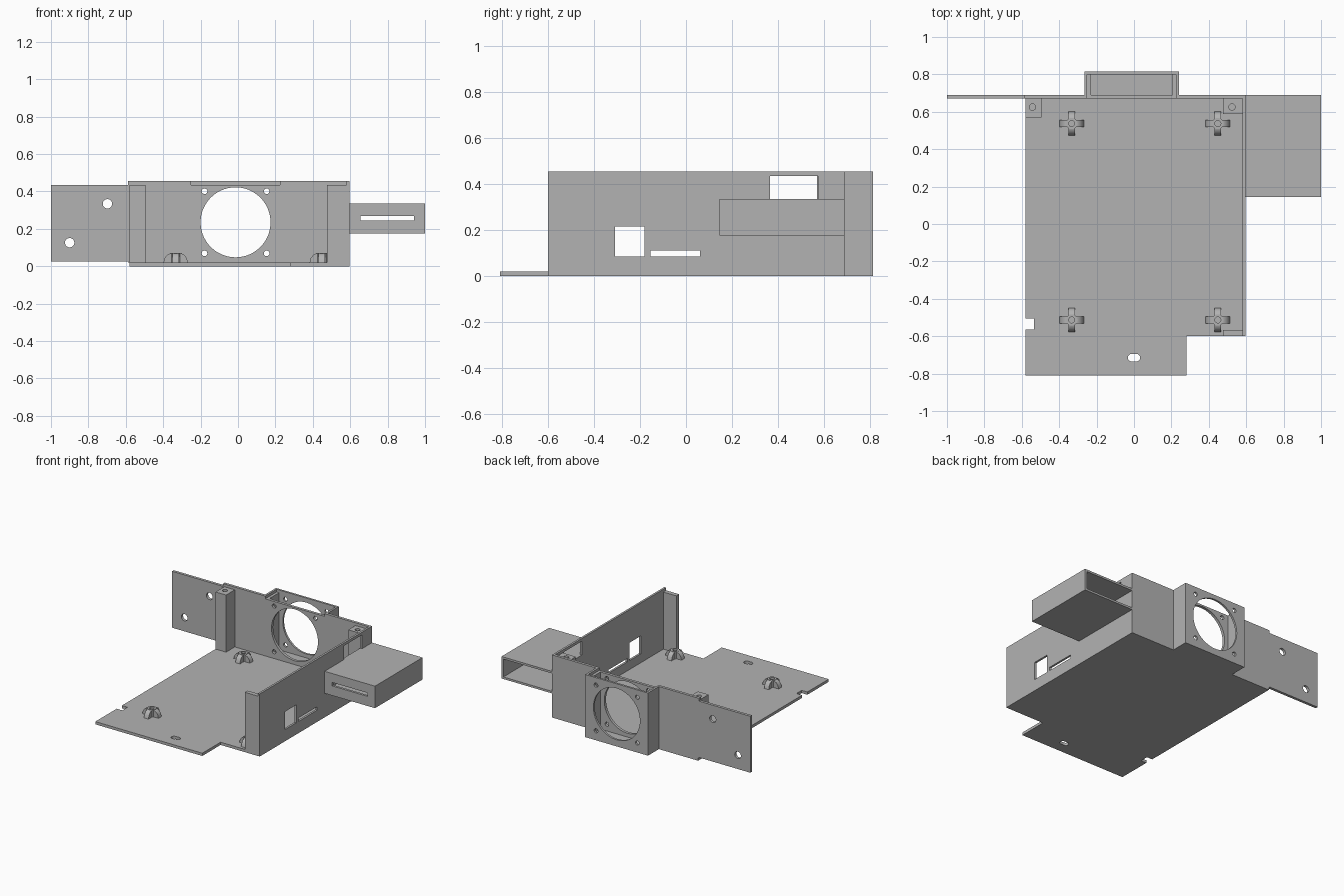
import bpy
from math import pi, cos, sin
from mathutils import Matrix

cube = bpy.data.objects.get("Cube")
if cube:
    bpy.data.objects.remove(cube, do_unlink=True)

grey = bpy.data.materials.new("plain grey")
grey.use_nodes = True
colour = (0.45, 0.45, 0.45, 1)
grey.diffuse_color = colour
grey.node_tree.nodes["Principled BSDF"].inputs["Base Color"].default_value = colour


def prism(name, outline, depth, matrix):
    """Extrude a closed counter-clockwise outline along local z."""
    n = len(outline)
    verts = [(x, y, z) for z in (0, depth) for x, y in outline]
    faces = [list(range(n))[::-1], list(range(n, 2 * n))]
    faces += [(i, (i + 1) % n, n + (i + 1) % n, n + i) for i in range(n)]
    mesh = bpy.data.meshes.new(name)
    mesh.from_pydata(verts, [], faces)
    mesh.transform(matrix)
    mesh.materials.append(grey)
    obj = bpy.data.objects.new(name, mesh)
    bpy.context.collection.objects.link(obj)
    return obj


def box(name, x, y, z):
    rect = [(x[0], y[0]), (x[1], y[0]), (x[1], y[1]), (x[0], y[1])]
    return prism(name, rect, z[1] - z[0], Matrix.Translation((0, 0, z[0])))


def rod(name, centre, radius, depth, along_y=False, stretch=0, sides=48):
    """Round rod, or a rounded slot when stretched along x."""
    pts = []
    for i in range(sides):
        a = 2 * pi * (i + 0.5) / sides
        pts.append((radius * cos(a) + (stretch if cos(a) > 0 else -stretch), radius * sin(a)))
    turn = Matrix.Rotation(pi / 2, 4, 'X') if along_y else Matrix()
    return prism(name, pts, depth, Matrix.Translation(centre) @ turn @ Matrix.Translation((0, 0, -depth / 2)))


def cut(obj, cutters):
    """Subtract the cutters, bake the result and drop the cutters."""
    for c in cutters:
        c.hide_render = True
        mod = obj.modifiers.new("cut", 'BOOLEAN')
        mod.operation = 'DIFFERENCE'
        mod.solver = 'EXACT'
        mod.object = c
    bpy.context.view_layer.update()
    baked = bpy.data.meshes.new_from_object(obj.evaluated_get(bpy.context.evaluated_depsgraph_get()))
    obj.modifiers.clear()
    obj.data = baked
    for c in cutters:
        bpy.data.objects.remove(c, do_unlink=True)
    bpy.ops.object.select_all(action='DESELECT')
    obj.select_set(True)
    bpy.context.view_layer.objects.active = obj
    bpy.ops.object.shade_smooth_by_angle(angle=0.5)


FLOOR, LEDGE, TOP = 0.02, 0.435, 0.455
LEFT, RIGHT = -0.58, 0.595
BACK_IN, BACK = 0.67, 0.69
FAN_X, FAN_Z = -0.013, 0.235

# Floor with front tongue, edge notch and oval slot
floor = prism("floor", [(LEFT, -0.81), (0.28, -0.81), (0.28, -0.6), (RIGHT, -0.6),
                        (RIGHT, BACK), (LEFT, BACK)], FLOOR, Matrix())
cut(floor, [box("notch", (-0.7, -0.535), (-0.565, -0.505), (-0.1, 0.1)),
            rod("oval", (0, -0.715, 0), 0.02, 0.2, stretch=0.013)])

# Side wall with window, slot and cable opening
side = box("side_wall", (0.58, RIGHT), (-0.6, BACK), (FLOOR, TOP))
cut(side, [box("c", (0.5, 0.7), y, z) for y, z in (
    ((-0.31, -0.18), (0.085, 0.215)),
    ((-0.155, 0.06), (0.085, 0.11)),
    ((0.365, 0.575), (0.335, LEDGE)))])


def fan_holes():
    """Round fan opening and its four screw holes."""
    holes = [rod("c", (FAN_X, 0.74, FAN_Z), 0.187, 0.5, True, sides=96)]
    for sx in (-1, 1):
        for sz in (-1, 1):
            holes.append(rod("c", (FAN_X + sx * 0.166, 0.74, FAN_Z + sz * 0.166), 0.015, 0.5, True, sides=24))
    return holes


# Back wall with a lid recess above the fan
back = box("back_wall", (-0.588, 0.58), (BACK_IN, BACK), (FLOOR, TOP))
cut(back, fan_holes() + [box("c", (-0.25, 0.225), (0.6, 0.75), (LEDGE, 0.6))])

# Fan housing: an open-topped pocket with a stepped rim
housing = box("fan_housing", (-0.265, 0.24), (BACK, 0.815), (0, TOP))
cut(housing, [box("c", (-0.23, 0.205), (0.6, 0.8), (FLOOR, 0.6)),
              box("c", (-0.25, 0.225), (0.6, 0.8), (LEDGE, 0.6))] + fan_holes())

# Mounting flange on the right-hand end of the back wall
flange = box("mounting_flange", (-1, -0.588), (BACK_IN, BACK), (0.025, LEDGE))
cut(flange, [rod("c", (x, 0.68, z), 0.025, 0.2, True) for x, z in ((-0.698, 0.334), (-0.9, 0.126))])

# Corner pillars with blind screw holes, and the thin front return
for name, x, y, hole_x in (("right_pillar", (LEFT, -0.495), (0.57, BACK_IN), -0.543),
                           ("left_pillar", (0.475, 0.58), (0.588, BACK_IN), 0.524)):
    pillar = box(name, x, y, (FLOOR, LEDGE))
    cut(pillar, [rod("c", (hole_x, 0.625, LEDGE), 0.017, 0.2, sides=32)])
box("front_return", (0.475, 0.58), (-0.6, -0.568), (FLOOR, LEDGE))

# Hollow side box, open at the back, slotted at the front
side_box = box("side_box", (RIGHT, 1), (0.145, BACK), (0.175, 0.335))
cut(side_box, [box("c", (0.5, 0.985), (0.162, 0.8), (0.19, 0.32)),
               box("c", (0.655, 0.94), (0.1, 0.3), (0.245, 0.27))])

# Board standoffs: a bored post with four sloping fins
fin = [(-0.065, 0), (0.065, 0), (0.06, 0.022), (0.047, 0.04), (0.028, 0.05),
       (-0.028, 0.05), (-0.047, 0.04), (-0.06, 0.022)]
for x in (-0.333, 0.448):
    for y in (-0.513, 0.537):
        place = Matrix.Translation((x, y, FLOOR))
        post = rod("standoff_post", (x, y, FLOOR + 0.026), 0.03, 0.052, sides=32)
        cut(post, [rod("c", (x, y, FLOOR + 0.05), 0.016, 0.08, sides=24)])
        for turn in (0, pi / 2):
            spin = place @ Matrix.Rotation(turn, 4, 'Z') @ Matrix.Rotation(pi / 2, 4, 'X')
            fins = prism("standoff_fins", fin, 0.036, spin @ Matrix.Translation((0, 0, -0.018)))
            cut(fins, [rod("c", (x, y, FLOOR + 0.05), 0.016, 0.08, sides=24)])
